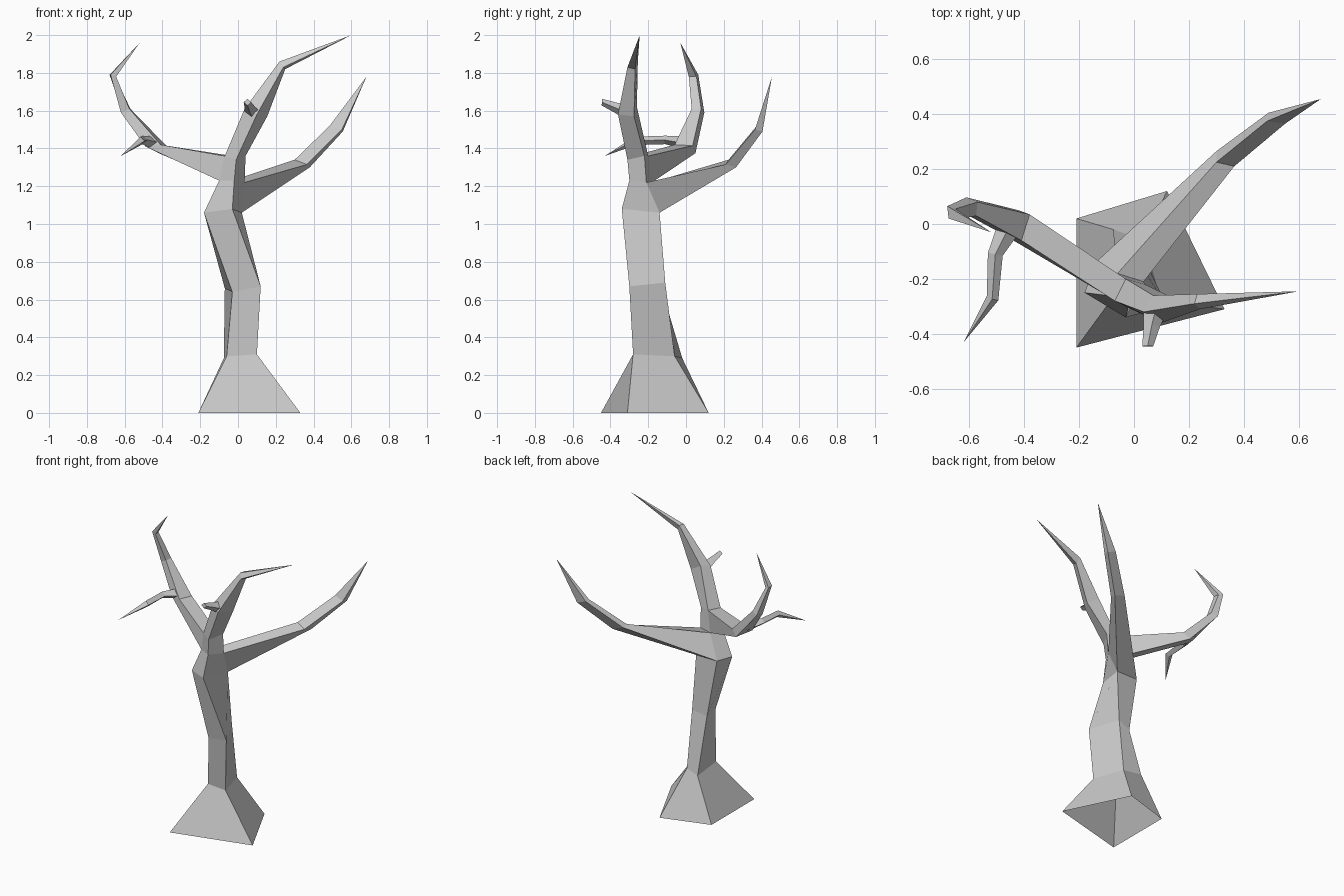
import bpy, bmesh, math
from mathutils import Vector

bark = bpy.data.materials.new("grey bark")
bark.diffuse_color = (0.6, 0.6, 0.6, 1)


def loft(name, rings, tip=None, skip=()):
    """Skin four-sided rings; end in a point or a cap. skip = (ring, side) left open."""
    bm = bmesh.new()
    vs = [[bm.verts.new(p) for p in r] for r in rings]
    for k in range(len(vs) - 1):
        for i in range(4):
            if (k, i) not in skip:
                j = (i + 1) % 4
                bm.faces.new((vs[k][i], vs[k][j], vs[k + 1][j], vs[k + 1][i]))
    if tip:
        t = bm.verts.new(tip)
        for i in range(4):
            bm.faces.new((vs[-1][i], vs[-1][(i + 1) % 4], t))
    else:
        bm.faces.new(vs[-1])
    bmesh.ops.recalc_face_normals(bm, faces=bm.faces)
    me = bpy.data.meshes.new(name)
    bm.to_mesh(me)
    bm.free()
    me.materials.append(bark)
    ob = bpy.data.objects.new(name, me)
    bpy.context.collection.objects.link(ob)
    return ob


def diamond(c, d, w, h):
    """Four-sided ring around c, facing along d, w wide and h high, corner up."""
    c, d = Vector(c), Vector(d).normalized()
    s = d.cross(Vector((0, 0, 1))).normalized()
    u = s.cross(d)
    return [c + s * w * a + u * h * b for a, b in ((-.5, 0), (0, -.5), (.5, 0), (0, .5))]


# Trunk rings: left front, right front, right back, left back (open at the ground)
trunk = [
    [(-.21, -.45, 0), (.33, -.31, 0), (.12, .12, 0), (-.21, .02, 0)],
    [(-.06, -.245, .30), (.10, -.28, .31), (.035, -.06, .30), (-.075, -.02, .29)],
    [(-.03, -.28, .64), (.12, -.30, .67), (.03, -.11, .69), (-.07, -.13, .66)],
    [(-.18, -.25, 1.06), (-.03, -.34, 1.08), (.02, -.14, 1.06), (-.14, -.14, 1.06)],
    [(-.10, -.26, 1.23), (-.02, -.30, 1.23), (.035, -.21, 1.22), (-.06, -.18, 1.22)],
]
# Leader continuing above the trunk
leader = [
    [(-.07, -.28, 1.36), (-.01, -.31, 1.34), (.04, -.22, 1.36), (-.03, -.20, 1.36)],
    [(.035, -.32, 1.61), (.10, -.36, 1.58), (.155, -.275, 1.57), (.07, -.26, 1.62)],
    [(.22, -.29, 1.86), (.24, -.31, 1.83), (.25, -.27, 1.82), (.23, -.255, 1.86)],
]
loft("trunk", trunk + leader, (.60, -.245, 2.0), skip={(3, 2), (4, 3)})

# Right branch, growing from the back of the trunk
r3, r4, r5 = trunk[3], trunk[4], leader[0]
loft("right_branch", [
    [r3[2], r3[3], r4[3], r4[2]],
    [(.38, .265, 1.30), (.30, .265, 1.33), (.30, .225, 1.34), (.365, .21, 1.315)],
    [(.555, .405, 1.49), (.49, .405, 1.515), (.485, .375, 1.52), (.55, .365, 1.50)],
], (.68, .455, 1.78))

# Left branch, growing from the left side of the leader
loft("left_branch", [
    [r4[3], r4[0], r5[0], r5[3]],
    [(-.42, .05, 1.375), (-.49, -.03, 1.41), (-.41, -.06, 1.42), (-.38, .035, 1.415)],
    [(-.61, .097, 1.59), (-.62, .04, 1.59), (-.575, .03, 1.61), (-.57, .08, 1.61)],
    [(-.68, .065, 1.79), (-.675, .02, 1.79), (-.645, .015, 1.78), (-.65, .055, 1.78)],
], (-.52, -.03, 1.96))

# Drooping twig on the left branch
loft("twig", [
    diamond((-.45, 0, 1.43), (-.5, -.8, .2), .09, .07),
    diamond((-.505, -.11, 1.445), (-.2, -1, .0), .055, .045),
    diamond((-.515, -.27, 1.44), (-.4, -1, -.2), .045, .045),
], (-.62, -.43, 1.36))

# Broken stub on the front of the leader
loft("stub", [
    diamond((.08, -.31, 1.59), (-.1, -1, .2), .09, .08),
    diamond((.065, -.37, 1.615), (-.1, -1, .2), .06, .055),
    diamond((.05, -.445, 1.645), (0, -1, .1), .04, .035),
])
